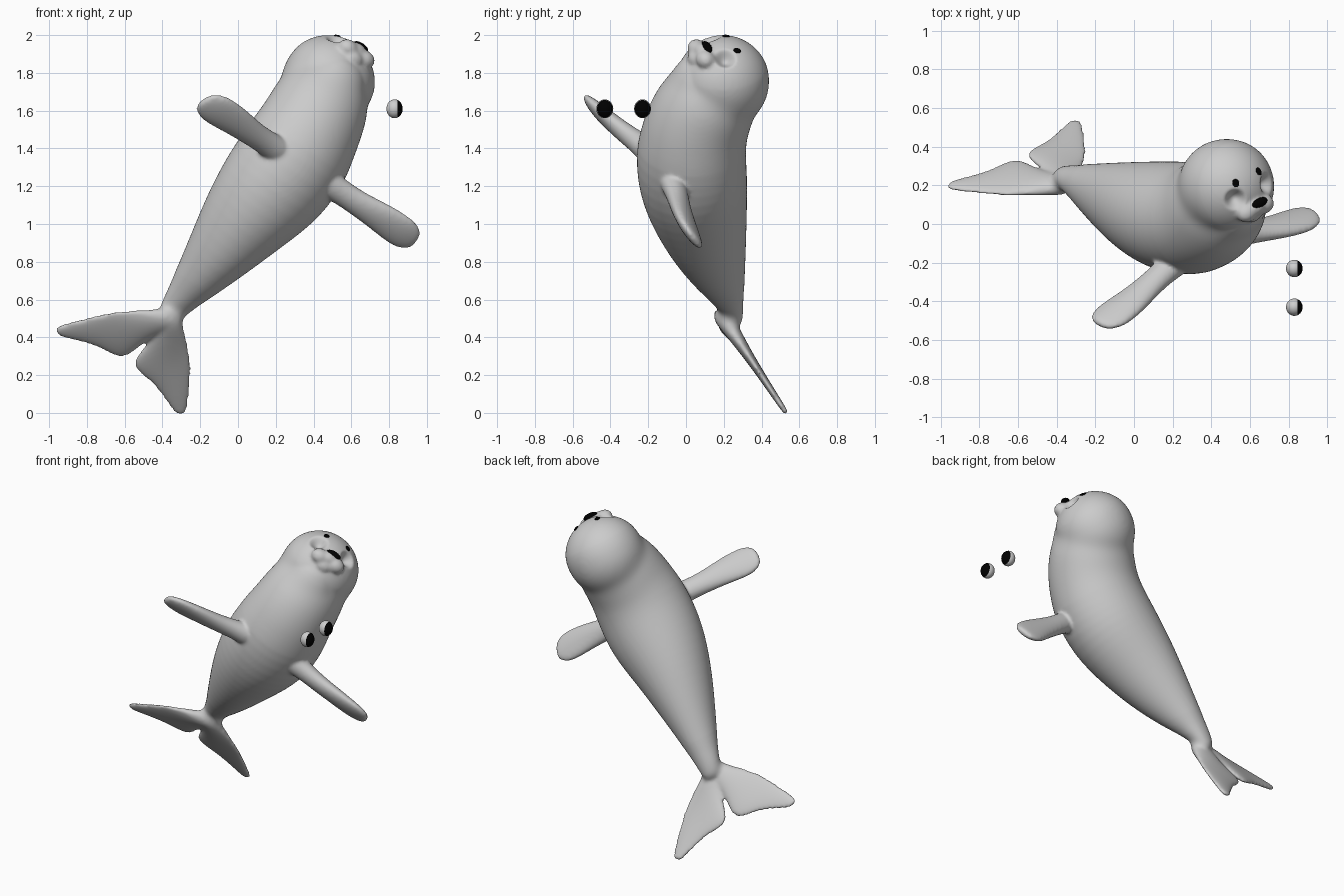
import bpy, bmesh, math
from mathutils import Vector, Matrix

cube = bpy.data.objects.get("Cube")
if cube:
    bpy.data.objects.remove(cube, do_unlink=True)

# The animal's own axes: sideways, back (dorsal) and spine
SIDE = Vector((0.77, 0.39, -0.51)).normalized()
SPINE = Vector((0.553, 0, 0.833)).normalized()
BACK = SPINE.cross(SIDE).normalized()
FRAME = Matrix((SIDE, BACK, SPINE)).transposed().to_4x4()
HEAD = Vector((0.475, 0.195, 1.75))
HEAD_R = 0.252


def material(name, value):
    m = bpy.data.materials.new(name)
    m.use_nodes = True
    col = (value, value, value, 1)
    m.diffuse_color = col
    m.node_tree.nodes["Principled BSDF"].inputs["Base Color"].default_value = col
    return m


grey = material("seal grey", 0.6)
white = material("eye white", 0.62)
black = material("black", 0.0)


def mirror(p):
    """Reflect a point through the animal's middle plane."""
    p = Vector(p)
    return p - 2 * (p.dot(SIDE) + 0.452) * SIDE


def finish(bm, name, *mats):
    bmesh.ops.recalc_face_normals(bm, faces=bm.faces)
    mesh = bpy.data.meshes.new(name)
    bm.to_mesh(mesh)
    bm.free()
    for m in mats:
        mesh.materials.append(m)
    mesh.polygons.foreach_set("use_smooth", [True] * len(mesh.polygons))
    ob = bpy.data.objects.new(name, mesh)
    bpy.context.collection.objects.link(ob)
    return ob


def ball(bm, centre, radii, turn=FRAME):
    mat = Matrix.Translation(centre) @ turn @ Matrix.Diagonal((*radii, 1))
    bmesh.ops.create_uvsphere(bm, u_segments=32, v_segments=16, radius=1, matrix=mat)


def loft(bm, sections, wide, flip=False):
    """Skin elliptical sections (centre, half width, half thickness)."""
    centres = [Vector(s[0]) for s in sections]
    rings = []
    for i, (c, w, t) in enumerate(sections):
        along = centres[min(i + 1, len(centres) - 1)] - centres[max(i - 1, 0)]
        thick = along.cross(wide).normalized()
        ring = []
        for k in range(32):
            a = math.tau * k / 32
            p = centres[i] + wide * (w * math.cos(a)) + thick * (t * math.sin(a))
            ring.append(bm.verts.new(mirror(p) if flip else p))
        rings.append(ring)
    for r, s in zip(rings, rings[1:]):
        for k in range(32):
            n = (k + 1) % 32
            bm.faces.new((r[k], r[n], s[n], s[k]))
    bm.faces.new(rings[0][::-1])
    bm.faces.new(rings[-1])


def band(h, start, end, ramp):
    """Weight of 1 between start and end, fading out over the ramp."""
    return max(0, min(1, (h - start) / ramp + 1, (end - h) / ramp + 1))


bm = bmesh.new()
# Trunk from tail to neck
loft(bm, [((-0.39, 0.265, 0.47), 0.05, 0.035),
          ((-0.36, 0.25, 0.53), 0.075, 0.055),
          ((-0.28, 0.215, 0.63), 0.097, 0.097),
          ((-0.125, 0.14, 0.82), 0.168, 0.187),
          ((0.035, 0.078, 1.025), 0.242, 0.253),
          ((0.20, 0.035, 1.21), 0.302, 0.293),
          ((0.33, 0.022, 1.40), 0.297, 0.294),
          ((0.41, 0.068, 1.57), 0.268, 0.28),
          ((0.453, 0.14, 1.675), 0.258, 0.265),
          ((0.475, 0.185, 1.76), 0.2, 0.2)], SIDE)
# Throat running from chest to chin
loft(bm, [((0.36, 0.01, 1.42), 0.26, 0.25),
          ((0.40, 0.005, 1.51), 0.255, 0.235),
          ((0.49, 0.05, 1.68), 0.215, 0.185),
          ((0.56, 0.06, 1.80), 0.14, 0.115),
          ((0.60, 0.06, 1.87), 0.08, 0.06)], SIDE)
# Head, chin and muzzle lobes
ball(bm, HEAD, (HEAD_R,) * 3)
ball(bm, (0.612, 0.052, 1.873), (0.055, 0.042, 0.045))
ball(bm, (0.63, 0.088, 1.918), (0.055, 0.045, 0.04))
for s in (-1, 1):
    ball(bm, Vector((0.627, 0.08, 1.9)) + s * 0.056 * SIDE, (0.058, 0.05, 0.048))
# Fore and hind flippers, left and mirrored right
chord = Vector((0.52, -0.52, 0.68)).normalized()
for flip in (False, True):
    loft(bm, [((0.42, -0.08, 1.25), 0.09, 0.08),
              ((0.53, -0.055, 1.18), 0.068, 0.06),
              ((0.64, -0.035, 1.105), 0.073, 0.052),
              ((0.74, -0.015, 1.045), 0.088, 0.046),
              ((0.82, 0.008, 0.99), 0.1, 0.04),
              ((0.88, 0.027, 0.95), 0.1, 0.033),
              ((0.925, 0.045, 0.92), 0.077, 0.024),
              ((0.945, 0.053, 0.907), 0.04, 0.015)], chord, flip)
    hind = [(0.54, -0.365, 0.065, 0.055), (0.43, -0.36, 0.08, 0.042),
            (0.33, -0.385, 0.123, 0.03), (0.25, -0.412, 0.168, 0.024),
            (0.17, -0.355, 0.103, 0.02), (0.08, -0.325, 0.066, 0.017),
            (0.01, -0.308, 0.038, 0.014), (-0.006, -0.303, 0.018, 0.011)]
    loft(bm, [((x, 0.2 + (0.5 - z) * 0.66, z), w, t) for z, x, w, t in hind],
         Vector((1, 0, 0)), flip)
body = finish(bm, "body", grey)


def apply_all(ob):
    for m in list(ob.modifiers):
        bpy.ops.object.modifier_apply(modifier=m.name)


# Blend all body parts into one skin
bpy.context.view_layer.objects.active = body
body.select_set(True)
sub = body.modifiers.new("round", "SUBSURF")
sub.levels = sub.render_levels = 2
blend = body.modifiers.new("blend", "REMESH")
blend.mode = "VOXEL"
blend.voxel_size = 0.01
blend.use_smooth_shade = True
apply_all(body)

# Soften everything a little, the neck and tail root much more
group = body.vertex_groups.new(name="joints")
for v in body.data.vertices:
    h = v.co.dot(SPINE)
    weight = band(h, 1.46, 1.72, 0.1) + 0.4 * band(h, 0.24, 0.36, 0.08)
    if weight > 0:
        group.add([v.index], weight, "REPLACE")
for name, steps, mask in (("soften", 8, ""), ("soften_joints", 140, "joints")):
    soft = body.modifiers.new(name, "SMOOTH")
    soft.factor = 0.5
    soft.iterations = steps
    soft.vertex_group = mask
apply_all(body)

# Press in the empty eye sockets
left_socket = Vector((0.672, 0.207, 1.868))
for socket in (left_socket, mirror(left_socket)):
    inward = (HEAD - socket).normalized()
    spot = HEAD - inward * HEAD_R
    for v in body.data.vertices:
        d = (v.co - spot).length / 0.065
        if d < 1:
            v.co += inward * 0.048 * (1 - d * d) ** 2

# Nose
bm = bmesh.new()
ball(bm, (0.65, 0.11, 1.937), (0.048, 0.024, 0.022))
finish(bm, "nose", black)

# Brow spots lying on the head
left_brow = Vector((0.652, 0.275, 1.925))
for name, p in (("left_brow", left_brow), ("right_brow", mirror(left_brow))):
    out = (p - HEAD).normalized()
    bm = bmesh.new()
    ball(bm, HEAD + out * (HEAD_R - 0.001), (0.021, 0.018, 0.006),
         out.to_track_quat("Z", "Y").to_matrix().to_4x4())
    finish(bm, name, black)

# Loose eyeballs with black fronts
for name, y in (("left_eye", -0.23), ("right_eye", -0.43)):
    bm = bmesh.new()
    ball(bm, (0.829, y, 1.61), (0.05, 0.045, 0.043), Matrix.Rotation(math.pi / 2, 4, "Y"))
    for f in bm.faces:
        f.material_index = int(f.calc_center_median().x > 0.843)
    finish(bm, name, white, black)
